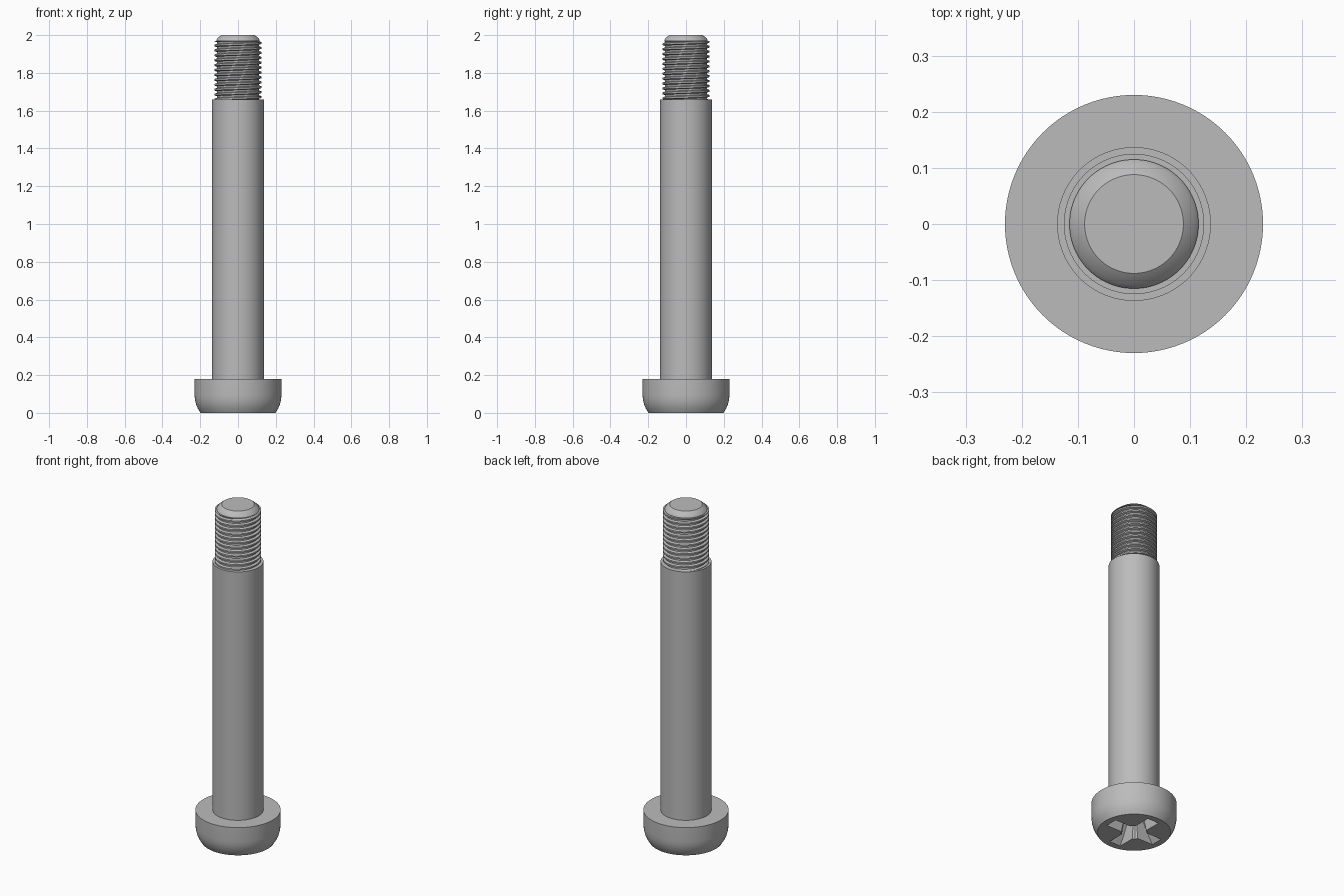
import bpy, bmesh
from math import sin, cos, tau, radians

cube = bpy.data.objects.get("Cube")
if cube:
    bpy.data.objects.remove(cube)

steel = bpy.data.materials.new("steel_grey")
steel.use_nodes = True
steel.diffuse_color = (0.5, 0.5, 0.5, 1)
steel.node_tree.nodes["Principled BSDF"].inputs["Base Color"].default_value = (0.5, 0.5, 0.5, 1)


def finish(bm, name, smooth=True):
    bmesh.ops.recalc_face_normals(bm, faces=bm.faces)
    mesh = bpy.data.meshes.new(name)
    bm.to_mesh(mesh)
    bm.free()
    mesh.materials.append(steel)
    obj = bpy.data.objects.new(name, mesh)
    bpy.context.collection.objects.link(obj)
    if smooth:
        shade(obj)
    return obj


def shade(obj):
    bpy.ops.object.select_all(action='DESELECT')
    obj.select_set(True)
    bpy.context.view_layer.objects.active = obj
    bpy.ops.object.shade_smooth_by_angle(angle=radians(30))


def lathe(name, profile, sides=96, smooth=True):
    """Closed solid turned about z from (radius, height) points, with flat end caps."""
    bm = bmesh.new()
    rings = [[bm.verts.new((r * cos(tau * i / sides), r * sin(tau * i / sides), z))
              for i in range(sides)] for r, z in profile]
    for low, high in zip(rings, rings[1:]):
        for i in range(sides):
            k = (i + 1) % sides
            bm.faces.new((low[i], low[k], high[k], high[i]))
    bm.faces.new(rings[0][::-1])
    bm.faces.new(rings[-1])
    return finish(bm, name, smooth)


# Head with a rounded lower edge
head = lathe("head", [(0.198, 0), (0.212, 0.022), (0.222, 0.045),
                      (0.228, 0.07), (0.23, 0.095), (0.23, 0.18)], smooth=False)


# Tapered cross recess, cut into the underside of the head
def tapered_blade(name, along_x):
    bm = bmesh.new()
    rings = []
    for z, length, width in ((-0.01, 0.168, 0.038), (0.05, 0.125, 0.033), (0.14, 0.07, 0.025)):
        a, b = (length, width) if along_x else (width, length)
        rings.append([bm.verts.new((sx * a, sy * b, z))
                      for sx, sy in ((-1, -1), (1, -1), (1, 1), (-1, 1))])
    for low, high in zip(rings, rings[1:]):
        for i in range(4):
            k = (i + 1) % 4
            bm.faces.new((low[i], low[k], high[k], high[i]))
    bm.faces.new(rings[0][::-1])
    bm.faces.new(rings[-1])
    return finish(bm, name, smooth=False)


cutters = [tapered_blade("recess_cutter_x", True), tapered_blade("recess_cutter_y", False),
           lathe("recess_cutter_core", [(0.075, -0.01), (0.045, 0.145)], 8, False)]
for cutter in cutters:
    mod = head.modifiers.new("recess", 'BOOLEAN')
    mod.operation = 'DIFFERENCE'
    mod.solver = 'EXACT'
    mod.object = cutter

# Bake the cut so the cutters can go
bpy.context.view_layer.update()
cut = bpy.data.meshes.new_from_object(head.evaluated_get(bpy.context.evaluated_depsgraph_get()))
head.modifiers.clear()
head.data = cut
for cutter in cutters:
    bpy.data.objects.remove(cutter)
shade(head)

# Plain shank
lathe("shank", [(0.137, 0.178), (0.137, 1.66)])

# Threaded end: solid core with a tapered tip
lathe("tip_core", [(0.111, 1.65), (0.111, 1.965), (0.115, 1.968), (0.115, 1.974),
                   (0.108, 1.985), (0.088, 2.0)])


# Helical thread ridge, clipped at both ends
def thread(name, bottom, top, pitch, root, crest, sides=72):
    shape = (root, root, crest, crest)
    steps = len(shape)
    turns = int((top - bottom) / pitch) + 2
    bm = bmesh.new()
    columns = []
    for i in range(sides + 1):
        a = tau * i / sides
        column = []
        for j in range(-steps, turns * steps):
            z = bottom + pitch * ((j + (0.3 if j % 2 else 0)) / steps + i / sides)
            r = shape[j % steps]
            z = min(max(z, bottom), top)
            column.append(bm.verts.new((r * cos(a), r * sin(a), z)))
        columns.append(column)
    for left, right in zip(columns, columns[1:]):
        for j in range(len(left) - 1):
            bm.faces.new((left[j], right[j], right[j + 1], left[j + 1]))
    bmesh.ops.remove_doubles(bm, verts=bm.verts, dist=0.0001)
    return finish(bm, name)


thread("thread", 1.655, 1.97, 0.026, 0.112, 0.125)
